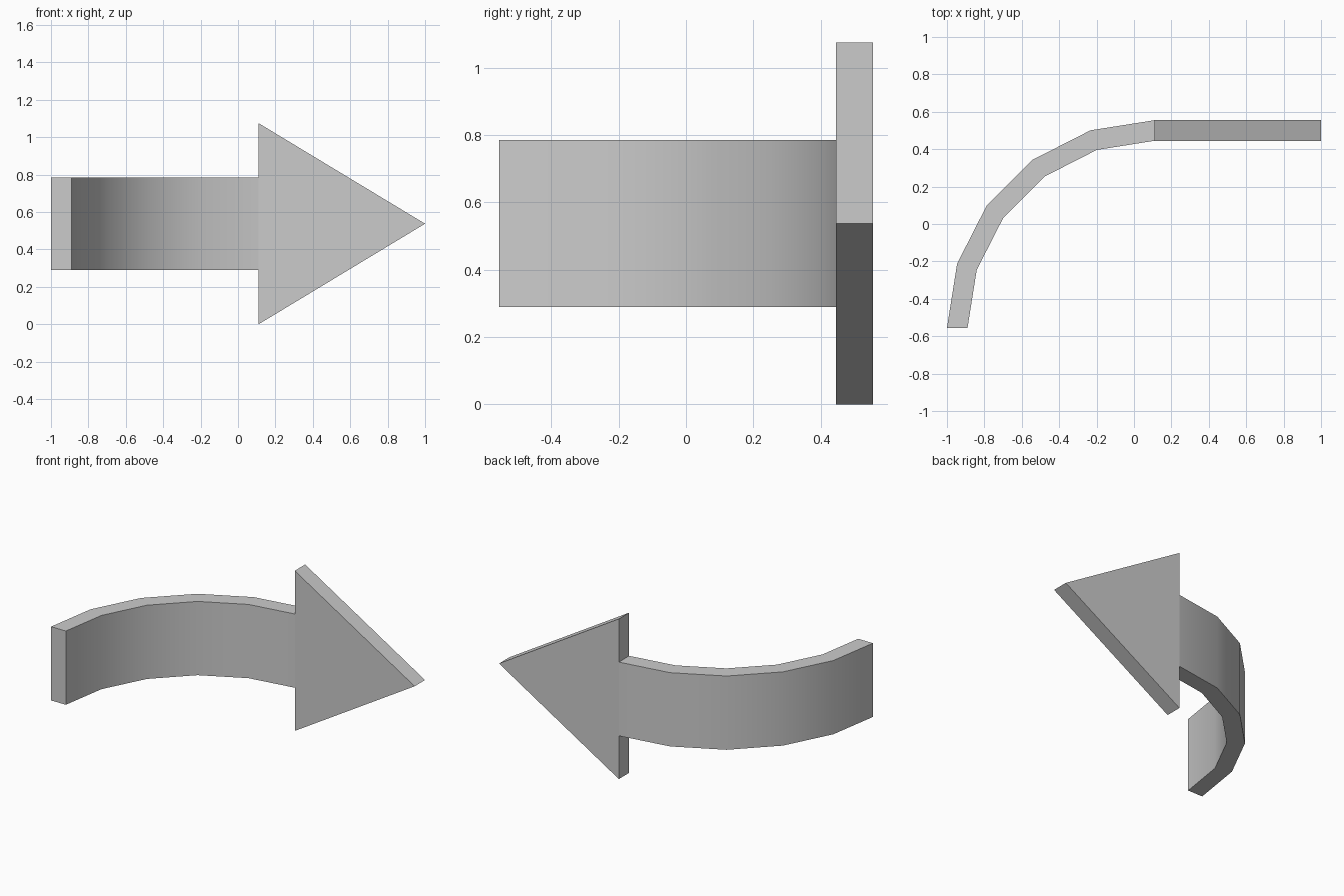
import bpy
import bmesh
from math import sin, cos, radians

if "Cube" in bpy.data.objects:
    bpy.data.objects.remove(bpy.data.objects["Cube"])

CX, CY = 0.11, -0.555         # centre of the bend
R_OUT, R_IN = 1.11, 1.0       # outer and inner bend radius
Z_MID, SHAFT_HALF, HEAD_HALF = 0.5375, 0.2475, 0.5375
STEPS = 5


def finish(name, bm):
    bmesh.ops.recalc_face_normals(bm, faces=bm.faces)
    mesh = bpy.data.meshes.new(name)
    bm.to_mesh(mesh)
    bm.free()
    obj = bpy.data.objects.new(name, mesh)
    bpy.context.collection.objects.link(obj)
    return obj


# Curved shaft: a rectangular section swept through a quarter turn
bm = bmesh.new()
rings = []
for i in range(STEPS + 1):
    a = radians(180 - 90 * i / STEPS)
    section = [(R_OUT, -SHAFT_HALF), (R_OUT, SHAFT_HALF),
               (R_IN, SHAFT_HALF), (R_IN, -SHAFT_HALF)]
    rings.append([bm.verts.new((CX + r * cos(a), CY + r * sin(a), Z_MID + h))
                  for r, h in section])
for a, b in zip(rings, rings[1:]):
    for k in range(4):
        n = (k + 1) % 4
        bm.faces.new((a[k], a[n], b[n], b[k]))
bm.faces.new(rings[0])        # tail end; the other end meets the head
shaft = finish("arrow_shaft", bm)

# Smooth shading along the bend, sharp at the long corners
bpy.context.view_layer.objects.active = shaft
shaft.select_set(True)
bpy.ops.object.shade_smooth_by_angle(angle=radians(30))
shaft.select_set(False)

# Arrow head: an extruded triangle
bm = bmesh.new()
profile = [(CX, Z_MID - HEAD_HALF), (1.0, Z_MID), (CX, Z_MID + HEAD_HALF)]
front, back = [[bm.verts.new((x, CY + r, z)) for x, z in profile]
               for r in (R_IN, R_OUT)]
bm.faces.new(front)
bm.faces.new(back[::-1])
for k in range(3):
    n = (k + 1) % 3
    bm.faces.new((front[k], back[k], back[n], front[n]))
finish("arrow_head", bm)
